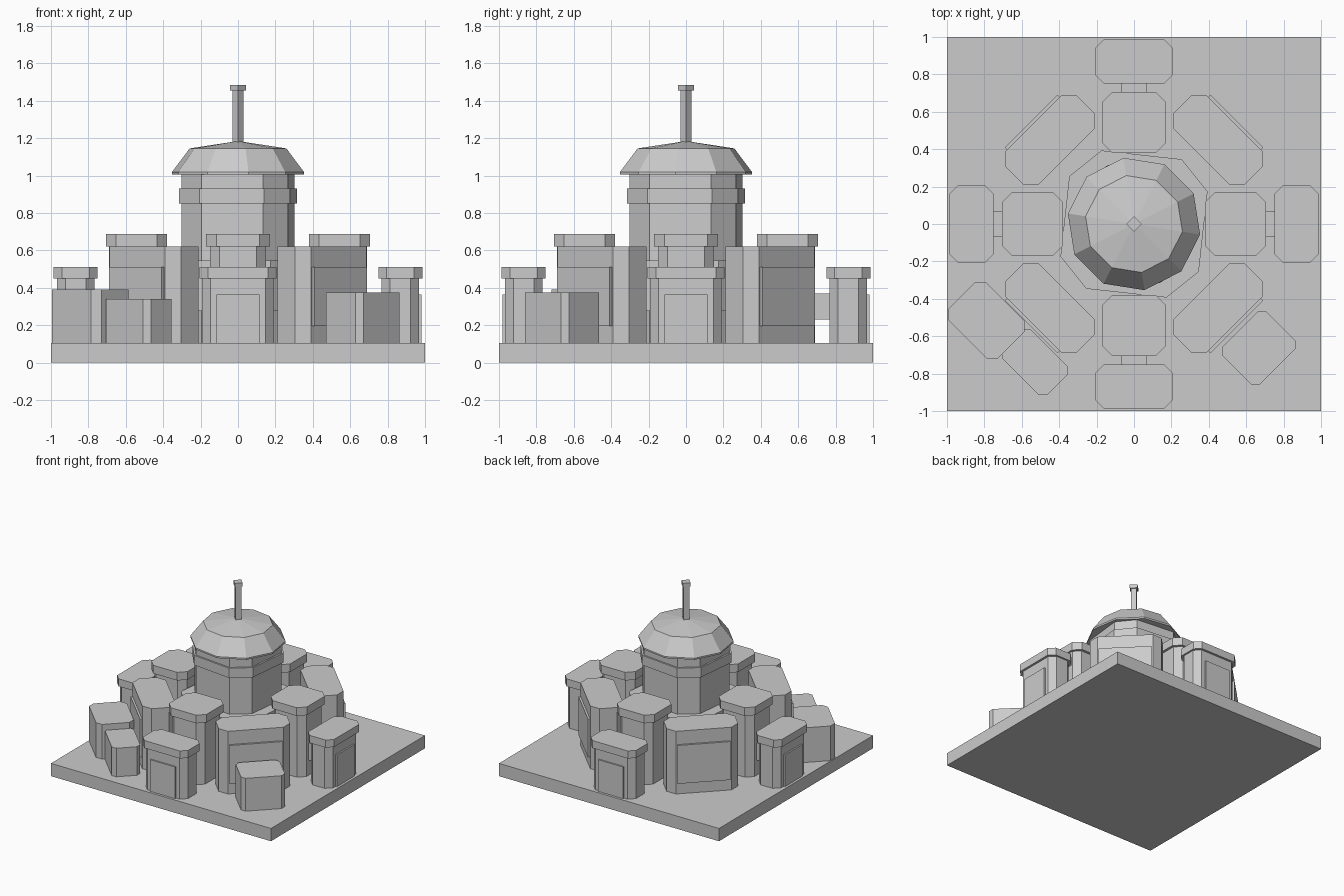
import bpy, math

if "Cube" in bpy.data.objects:
    bpy.data.objects.remove(bpy.data.objects["Cube"])

stone = bpy.data.materials.new("grey stone")
stone.diffuse_color = (0.6, 0.6, 0.6, 1)
stone.use_nodes = True
stone.node_tree.nodes["Principled BSDF"].inputs["Base Color"].default_value = stone.diffuse_color


def add_mesh(name, verts, faces):
    me = bpy.data.meshes.new(name)
    me.from_pydata(verts, [], faces)
    me.materials.append(stone)
    ob = bpy.data.objects.new(name, me)
    bpy.context.collection.objects.link(ob)
    return ob


def loft(name, rings):
    """Solid through stacked rings of equal vertex count."""
    n = len(rings[0])
    verts = [p for r in rings for p in r]
    faces = [tuple(range(n))[::-1], tuple(range((len(rings) - 1) * n, len(rings) * n))]
    for k in range(len(rings) - 1):
        for i in range(n):
            j = (i + 1) % n
            faces.append((k * n + i, k * n + j, (k + 1) * n + j, (k + 1) * n + i))
    return add_mesh(name, verts, faces)


def block(name, cx, cy, hx, hy, z0, z1, chamfer=0.0, turn=0.0, pivot=0.0):
    """Upright box with chamfered corners, turned on itself, then orbited about the centre."""
    c = chamfer
    if c:
        pts = [(hx, -hy + c), (hx, hy - c), (hx - c, hy), (-hx + c, hy),
               (-hx, hy - c), (-hx, -hy + c), (-hx + c, -hy), (hx - c, -hy)]
    else:
        pts = [(hx, -hy), (hx, hy), (-hx, hy), (-hx, -hy)]
    t, p = math.radians(turn), math.radians(pivot)
    out = []
    for x, y in pts:
        x, y = (cx + x * math.cos(t) - y * math.sin(t), cy + x * math.sin(t) + y * math.cos(t))
        out.append((x * math.cos(p) - y * math.sin(p), x * math.sin(p) + y * math.cos(p)))
    return loft(name, [[(x, y, z) for x, y in out] for z in (z0, z1)])


def ring(r, z, n, offset):
    return [(r * math.cos(math.radians(offset) + i * math.tau / n),
             r * math.sin(math.radians(offset) + i * math.tau / n), z) for i in range(n)]


G = 0.105  # ground level on top of the plinth
block("plinth", 0, 0, 1, 1, 0, G)

# central drum with its collars
for name, s, z0, z1 in (("drum", 1.0, G, 1.005), ("drum_lower_collar", 1.3, 0.275, 0.545),
                        ("drum_upper_collar", 1.045, 0.85, 0.93)):
    block(name, 0, 0, 0.286 * s, 0.286 * s, z0, z1, 0.12 * s, -6.25)

# faceted dome and mast
loft("dome", [ring(r, z, 10, -9) for r, z in
              ((0.358, 1.005), (0.358, 1.018), (0.262, 1.145), (0.01, 1.183))])
loft("mast", [ring(0.03, z, 4, 0) for z in (1.17, 1.456)])
loft("mast_cap", [ring(0.042, z, 4, 0) for z in (1.456, 1.485)])

for k in range(4):
    a = 90 * k
    # inner tower
    block(f"tower_{k}", 0, -0.543, 0.15, 0.148, G, 0.62, 0.05, 0, a)
    block(f"tower_cap_{k}", 0, -0.543, 0.17, 0.164, 0.62, 0.687, 0.055, 0, a)
    # bridge to the gatehouse
    block(f"bridge_{k}", 0, -0.73, 0.07, 0.06, 0.23, 0.37, 0, 0, a)
    # gatehouse with door plate
    block(f"gatehouse_{k}", 0, -0.868, 0.192, 0.1, G, 0.45, 0.045, 0, a)
    block(f"gatehouse_cap_{k}", 0, -0.868, 0.206, 0.118, 0.45, 0.512, 0.045, 0, a)
    block(f"door_{k}", 0, -0.972, 0.115, 0.008, G, 0.365, 0, 0, a)
    # diagonal hall with outer panel
    block(f"hall_{k}", 0, -0.635, 0.27, 0.126, G, 0.62, 0.06, 0, a + 45)
    block(f"hall_panel_{k}", 0, -0.765, 0.2, 0.012, 0.195, 0.51, 0, 0, a + 45)

# small outlying houses
block("house_west", -0.79, -0.515, 0.187, 0.143, G, 0.39, 0.04, -45)
block("house_south", -0.53, -0.74, 0.17, 0.108, G, 0.34, 0.03, -45)
block("house_east", 0.667, -0.663, 0.166, 0.142, G, 0.375, 0.03, 45)
